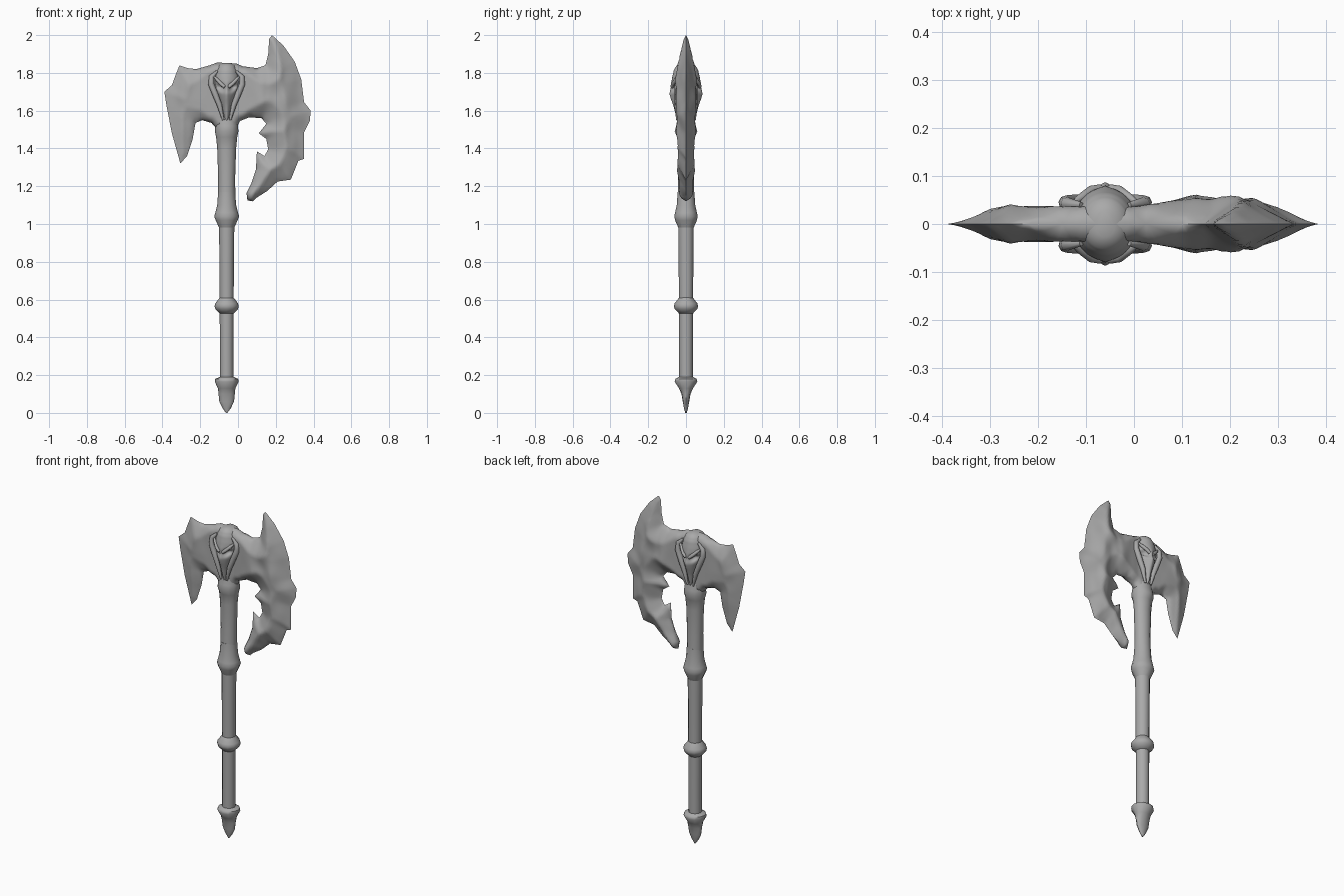
import bpy, bmesh, math
from mathutils import Vector, noise, geometry

if "Cube" in bpy.data.objects:
    bpy.data.objects.remove(bpy.data.objects["Cube"])

steel = bpy.data.materials.new("grey_metal")
steel.use_nodes = True
grey = (0.4, 0.4, 0.4, 1)
steel.diffuse_color = grey
steel.node_tree.nodes["Principled BSDF"].inputs["Base Color"].default_value = grey

AXIS = -0.06  # x of the handle axis


def finish(name, bm, angle=50):
    bmesh.ops.recalc_face_normals(bm, faces=bm.faces)
    mesh = bpy.data.meshes.new(name)
    bm.to_mesh(mesh)
    bm.free()
    ob = bpy.data.objects.new(name, mesh)
    bpy.context.collection.objects.link(ob)
    mesh.materials.append(steel)
    bpy.ops.object.select_all(action="DESELECT")
    ob.select_set(True)
    bpy.context.view_layer.objects.active = ob
    bpy.ops.object.shade_smooth_by_angle(angle=math.radians(angle))
    return ob


def loft(name, sections, sides, shape=None, angle=50):
    """Stack of ellipses (z, half width, half depth) around the handle axis."""
    bm = bmesh.new()
    rings = []
    for z, w, d in sections:
        ring = []
        for i in range(sides):
            a = math.tau * i / sides
            p = Vector((w * math.cos(a), d * math.sin(a), z))
            if shape:
                p = shape(p)
            ring.append(bm.verts.new((p.x + AXIS, p.y, p.z)))
        rings.append(ring)
    for lo, hi in zip(rings, rings[1:]):
        for i in range(sides):
            j = (i + 1) % sides
            bm.faces.new((lo[i], lo[j], hi[j], hi[i]))
    bm.faces.new(rings[0])
    bm.faces.new(rings[-1])
    return finish(name, bm, angle)


def interp(keys, t):
    for (a, va), (b, vb) in zip(keys, keys[1:]):
        if t <= b:
            return va + (vb - va) * max(0, (t - a) / (b - a))
    return keys[-1][1]


# Handle: pommel, lower grip, collars and flared neck
loft("pommel", [(0, .004, .004), (.025, .022, .011), (.06, .039, .017),
                (.10, .043, .024), (.13, .046, .037), (.165, .063, .06),
                (.18, .061, .056), (.19, .037, .037)], 12)
loft("grip", [(.17, .036, .036), (.36, .036, .037), (.54, .037, .037),
              (.8, .038, .039), (1.02, .041, .041)], 12)
loft("grip_collar", [(.525, .036, .036), (.55, .06, .06), (.565, .064, .064),
                     (.58, .06, .06), (.61, .037, .037)], 12)
loft("neck_collar", [(.975, .038, .038), (1.02, .058, .058), (1.04, .066, .062),
                     (1.06, .06, .058), (1.10, .05, .049), (1.17, .045, .044)], 12)
loft("neck", [(1.12, .046, .045), (1.25, .045, .041), (1.4, .05, .041),
              (1.46, .056, .046), (1.49, .062, .06), (1.52, .06, .052),
              (1.56, .055, .045)], 12)

# Double blade: outline in x, z, running clockwise from the right tip
outline = [Vector(p) for p in (
    (-.39, 1.70), (-.35, 1.735), (-.33, 1.79), (-.31, 1.84), (-.265, 1.825),
    (-.22, 1.82), (-.15, 1.84), (-.11, 1.855), (-.01, 1.85), (.025, 1.835),
    (.10, 1.825), (.145, 1.84), (.16, 1.90), (.165, 1.98), (.18, 2.0),
    (.24, 1.945), (.30, 1.86), (.335, 1.765), (.35, 1.645), (.385, 1.60),
    (.38, 1.545), (.35, 1.485), (.35, 1.345), (.32, 1.335), (.28, 1.235),
    (.21, 1.225), (.155, 1.175), (.10, 1.14), (.08, 1.12), (.05, 1.125),
    (.045, 1.165), (.07, 1.215), (.095, 1.29), (.10, 1.385), (.14, 1.36),
    (.16, 1.395), (.15, 1.45), (.11, 1.48), (.15, 1.53), (.125, 1.56),
    (.06, 1.565), (.01, 1.545), (-.01, 1.50), (-.11, 1.50), (-.14, 1.535),
    (-.19, 1.55), (-.225, 1.535), (-.24, 1.45), (-.27, 1.36), (-.305, 1.32),
    (-.35, 1.48), (-.38, 1.635))]
count = len(outline)
edges = [(i, (i + 1) % count) for i in range(count)]


def edge_distance(p):
    best = 9
    for a, b in edges:
        s, v = outline[a], outline[b] - outline[a]
        t = min(1, max(0, (p - s).dot(v) / v.length_squared))
        best = min(best, (p - s - v * t).length)
    return best


def half_thickness(p):
    cap = interp([(-.39, .012), (-.3, .037), (-.2, .037), (0, .036),
                  (.13, .056), (.22, .054), (.3, .042), (.39, .012)], p.x)
    outer = min(1, max(0, (abs(p.x - AXIS) - .1) / .12))
    reach = .03 + .07 * outer
    lump = 1 + .3 * outer * noise.noise(Vector((p.x * 13, 4, p.y * 9)))
    d = edge_distance(p)
    return cap * lump * min(1, d / reach) ** (.5 + .35 * outer)


STEP = .013
points = list(outline)
for i in range(-30, 31):
    for k in range(70):
        p = Vector(((i + .5 * (k % 2)) * STEP, 1.11 + k * STEP * .98))
        if edge_distance(p) > .006:
            points.append(p)
flat, _, tris, *_ = geometry.delaunay_2d_cdt(points, edges, [], 1, 1e-5)
bm = bmesh.new()
for side in (-1, 1):
    verts = [bm.verts.new((p.x, side * half_thickness(p), p.y)) for p in flat]
    for t in tris:
        bm.faces.new([verts[i] for i in t])
bmesh.ops.delete(bm, geom=[v for v in bm.verts if not v.link_faces], context="VERTS")
bmesh.ops.remove_doubles(bm, verts=bm.verts, dist=.0002)
finish("double_blade", bm, 70)


# Skull emblem, showing on both faces, with sunken eyes and a nose ridge
def carve(p):
    eye = math.exp(-((abs(p.x) - .034) / .02) ** 2
                   - ((p.z - 1.725 - .3 * (abs(p.x) - .034)) / .016) ** 2)
    ridge = math.exp(-(p.x / .014) ** 2 - ((p.z - 1.69) / .05) ** 2)
    p.y *= 1 - .42 * eye + .12 * ridge
    return p


skull_keys = [(1.545, .012, .046), (1.58, .02, .055), (1.62, .028, .064),
              (1.66, .042, .073), (1.69, .055, .078), (1.72, .066, .076),
              (1.75, .072, .076), (1.78, .068, .072), (1.815, .058, .064),
              (1.84, .045, .05), (1.853, .02, .028)]
widths = [(z, w) for z, w, d in skull_keys]
depths = [(z, d) for z, w, d in skull_keys]
rows = [1.545 + .308 * i / 40 for i in range(41)]
loft("skull", [(z, interp(widths, z), interp(depths, z)) for z in rows], 56, carve, 80)


# Cheek and brow ridges framing the skull on both faces
def horn(name, path):
    curve = bpy.data.curves.new(name, "CURVE")
    curve.dimensions = "3D"
    curve.bevel_depth = 1
    curve.bevel_resolution = 2
    curve.use_fill_caps = True
    spline = curve.splines.new("POLY")
    spline.points.add(len(path) - 1)
    for point, (x, y, z, r) in zip(spline.points, path):
        point.co = (x + AXIS, y, z, 1)
        point.radius = r
    curve.materials.append(steel)
    ob = bpy.data.objects.new(name, curve)
    bpy.context.collection.objects.link(ob)
    bpy.ops.object.select_all(action="DESELECT")
    ob.select_set(True)
    bpy.context.view_layer.objects.active = ob
    bpy.ops.object.convert(target="MESH")
    bpy.ops.object.shade_smooth_by_angle(angle=math.radians(60))


for face, side in (("front", -1), ("back", 1)):
    for hand, s in (("right", -1), ("left", 1)):
        horn(f"{face}_{hand}_cheek_ridge", [
            (s * .05, side * .04, 1.81, .006), (s * .08, side * .042, 1.78, .014),
            (s * .082, side * .044, 1.74, .016), (s * .062, side * .046, 1.69, .016),
            (s * .038, side * .048, 1.63, .014), (s * .018, side * .046, 1.55, .006)])
        horn(f"{face}_{hand}_brow", [
            (s * .01, side * .074, 1.725, .009), (s * .03, side * .07, 1.742, .01),
            (s * .052, side * .054, 1.765, .009), (s * .07, side * .042, 1.785, .004)])
